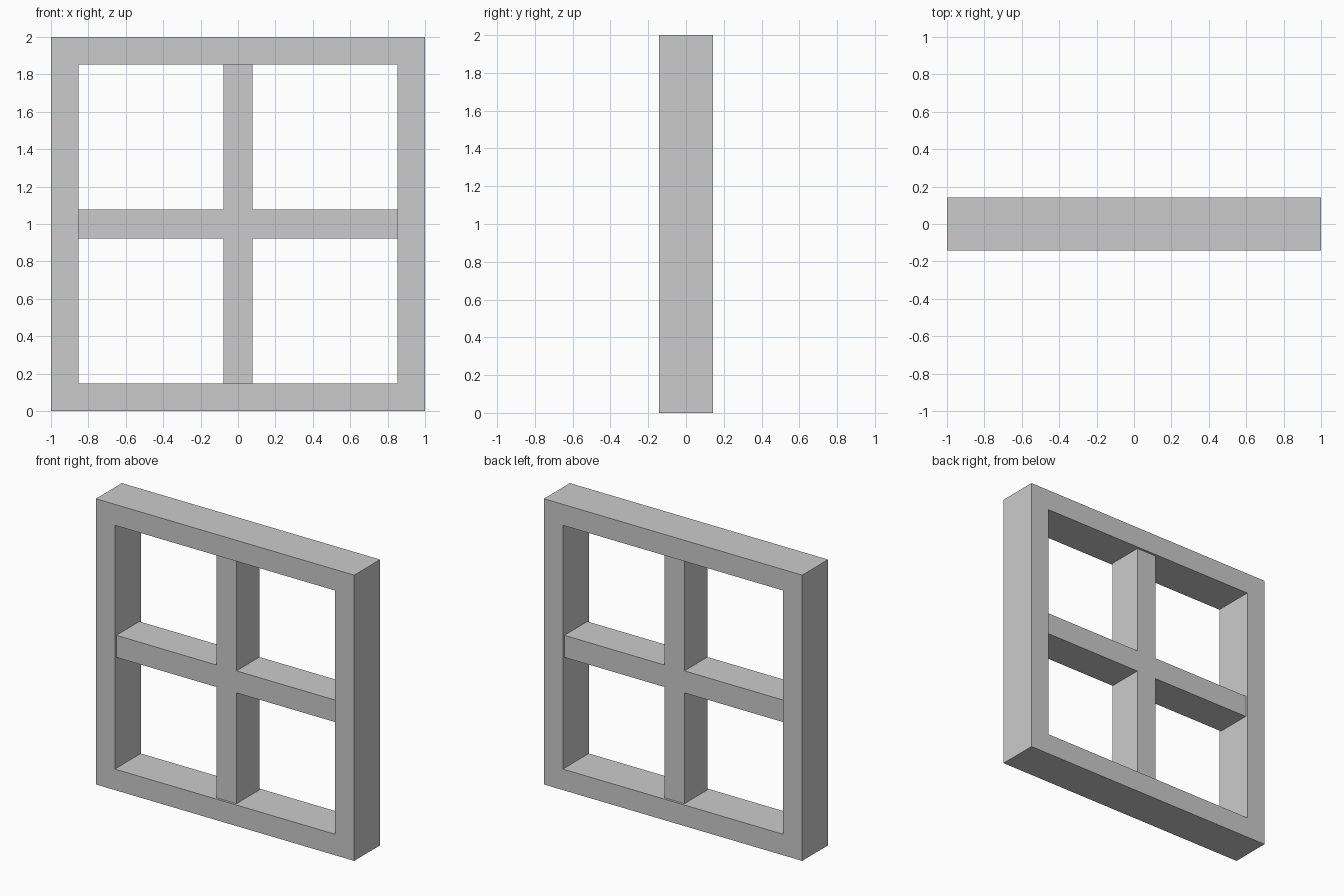
import bpy, bmesh

if "Cube" in bpy.data.objects:
    bpy.data.objects.remove(bpy.data.objects["Cube"])

OUT, INN = 1.0, 0.853      # frame half sizes
BAR = 0.077                # half width of the glazing bars
FRAME_Y, BAR_Y = 0.143, 0.127
CZ = 1.0


def extrude_faces(name, quads, half_depth):
    """Extrude flat x-z faces evenly about y = 0 into one closed solid."""
    bm = bmesh.new()
    for pts in quads:
        bm.faces.new([bm.verts.new((x, -half_depth, CZ + z)) for x, z in pts])
    bmesh.ops.remove_doubles(bm, verts=bm.verts, dist=1e-5)
    ext = bmesh.ops.extrude_face_region(bm, geom=bm.faces[:], use_keep_orig=True)
    moved = [v for v in ext["geom"] if isinstance(v, bmesh.types.BMVert)]
    bmesh.ops.translate(bm, verts=moved, vec=(0, 2 * half_depth, 0))
    bmesh.ops.recalc_face_normals(bm, faces=bm.faces)
    mesh = bpy.data.meshes.new(name)
    bm.to_mesh(mesh)
    bm.free()
    obj = bpy.data.objects.new(name, mesh)
    bpy.context.collection.objects.link(obj)
    return obj


def square(r):
    return [(-r, -r), (r, -r), (r, r), (-r, r)]


# Outer frame: four mitred sides
o, i = square(OUT), square(INN)
sides = [[o[k], o[(k + 1) % 4], i[(k + 1) % 4], i[k]] for k in range(4)]
extrude_faces("window_frame", sides, FRAME_Y)

# Cross of glazing bars, set slightly back from the frame faces
cross = []
for sx, sz in ((1, 1), (-1, 1), (-1, -1), (1, -1)):
    corner = [(INN, BAR), (BAR, BAR), (BAR, INN)]
    if sx * sz < 0:
        corner.reverse()
    cross += [(sx * x, sz * z) for x, z in corner]
extrude_faces("glazing_bars", [cross], BAR_Y)
